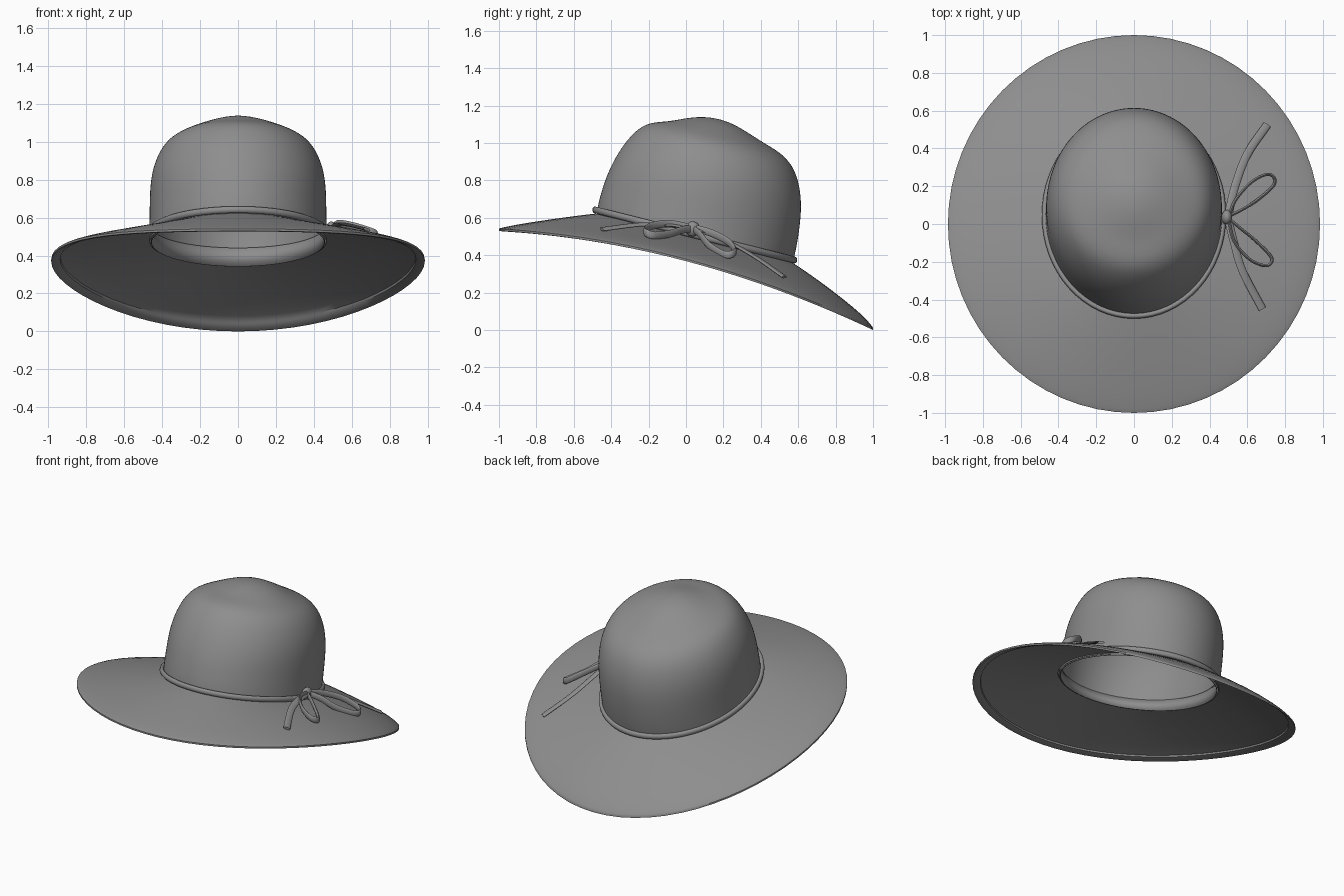
import bpy, math
from mathutils import Vector

if "Cube" in bpy.data.objects:
    bpy.data.objects.remove(bpy.data.objects["Cube"])

N = 64
felt = bpy.data.materials.new("dark_felt")
felt.diffuse_color = (0.27, 0.27, 0.27, 1)
felt.use_nodes = True
felt.node_tree.nodes["Principled BSDF"].inputs["Base Color"].default_value = felt.diffuse_color


def finish(ob, angle=40):
    """Smooth shading and the common material."""
    ob.data.materials.append(felt)
    bpy.ops.object.select_all(action='DESELECT')
    ob.select_set(True)
    bpy.context.view_layer.objects.active = ob
    bpy.ops.object.shade_smooth_by_angle(angle=math.radians(angle))


def loft(name, rings, wrap=False, cap_start=False, cap_end=False, subsurf=0, solid=0):
    """Skin a list of closed rings of points into a smooth object."""
    n, m = len(rings[0]), len(rings)
    verts = [p for r in rings for p in r]
    faces = []
    for i in range(m if wrap else m - 1):
        a, b = i * n, ((i + 1) % m) * n
        faces += [(a + j, a + (j + 1) % n, b + (j + 1) % n, b + j) for j in range(n)]
    if cap_start:
        faces.append(tuple(reversed(range(n))))
    if cap_end:
        faces.append(tuple(range((m - 1) * n, m * n)))
    me = bpy.data.meshes.new(name)
    me.from_pydata(verts, [], faces)
    ob = bpy.data.objects.new(name, me)
    bpy.context.collection.objects.link(ob)
    if solid:
        mod = ob.modifiers.new("thickness", 'SOLIDIFY')
        mod.thickness, mod.offset = solid, -1
    if subsurf:
        mod = ob.modifiers.new("smooth", 'SUBSURF')
        mod.levels = mod.render_levels = subsurf
    finish(ob)


def tilted(a, fy, fz, by, bz, w):
    """Point on an ellipse tilted between a front point and a back point."""
    s = math.sin(a)
    return Vector((w * math.cos(a), (fy + by) / 2 + s * (by - fy) / 2,
                   (fz + bz) / 2 + s * (bz - fz) / 2))


def ellipse(*e, n=N):
    return [tilted(2 * math.pi * j / n, *e) for j in range(n)]


def smooth_path(pts, steps=6):
    """Catmull-Rom curve through the points."""
    p = [Vector(q) for q in pts]
    p = [2 * p[0] - p[1]] + p + [2 * p[-1] - p[-2]]
    out = []
    for i in range(1, len(p) - 2):
        a, b, c, d = p[i - 1:i + 3]
        for k in range(steps):
            t = k / steps
            out.append(0.5 * (2 * b + (c - a) * t + (2 * a - 5 * b + 4 * c - d) * t * t
                              + (3 * b - a - 3 * c + d) * t ** 3))
    return out + [p[-2]]


def ribbon(name, path, half_w, half_h, closed=False, normal=(0, 0, 1), sides=12):
    """Sweep an oval section along a path, keeping its height along the normal."""
    rings, m = [], len(path)
    for i, p in enumerate(path):
        nxt = path[(i + 1) % m] if closed else path[min(i + 1, m - 1)]
        prv = path[i - 1] if closed else path[max(i - 1, 0)]
        t = (nxt - prv).normalized()
        side = t.cross(Vector(normal)).normalized()
        up = side.cross(t)
        rings.append([p + side * half_w * math.cos(k * 2 * math.pi / sides)
                      - up * half_h * math.sin(k * 2 * math.pi / sides) for k in range(sides)])
    loft(name, rings, closed, not closed, not closed)


# Brim: tilted head opening sweeping out to a drooping rim that curls down
def brim_point(a, t, drop):
    inner = tilted(a, -0.485, 0.622, 0.572, 0.358, 0.468)
    y = math.sin(a)
    outer = Vector((0.985 * math.cos(a), y, 0.38 - 0.265 * y - 0.103 * y * y))
    p = inner.lerp(outer, t)
    curl = 0.012 * (1 + 0.6 * y)
    p.z += 4 * t * (1 - t) * (0.004 + 0.008 * max(0, y)) + curl * (t - t ** 12) - drop
    return p


profile = [(i / 12, 0) for i in range(12)] + [(0.96, 0), (0.985, 0), (1, 0.001), (1, 0.012),
                                             (0.97, 0.019), (0.91, 0.019), (0.905, 0.009)]
profile += [(i / 12, 0.009) for i in range(10, -1, -1)]
loft("brim", [[brim_point(2 * math.pi * j / N, t, d) for j in range(N)]
              for t, d in reversed(profile)], wrap=True)

# Crown: rings given as front y, front z, back y, back z, half width
crown = [(-0.48, 0.595, 0.568, 0.342, 0.470), (-0.475, 0.66, 0.588, 0.42, 0.468),
         (-0.45, 0.75, 0.607, 0.53, 0.467), (-0.423, 0.83, 0.62, 0.66, 0.466),
         (-0.385, 0.91, 0.608, 0.78, 0.454), (-0.335, 0.992, 0.572, 0.882, 0.421),
         (-0.268, 1.068, 0.498, 0.955, 0.370), (-0.2, 1.11, 0.405, 1.005, 0.285),
         (-0.09, 1.114, 0.26, 1.104, 0.172), (-0.01, 1.131, 0.15, 1.136, 0.07),
         (0.06, 1.138, 0.08, 1.138, 0.01)]
loft("crown", [ellipse(*c, n=48) for c in crown], cap_end=True, subsurf=2, solid=0.006)

# Sweatband lining the head opening
loft("sweatband", [ellipse(-0.47, 0.595, 0.557, 0.342, 0.459),
                   ellipse(-0.465, 0.66, 0.57, 0.44, 0.457)], solid=0.004)

# Cord around the crown base
ribbon("hat_cord", ellipse(-0.487, 0.642, 0.581, 0.374, 0.474), 0.014, 0.018, closed=True)

# Bow: knot, two loops and two flat tails on the right side
bpy.ops.mesh.primitive_uv_sphere_add(segments=24, ring_count=12, location=(0.492, 0.035, 0.54))
knot = bpy.context.object
knot.name = "bow_knot"
knot.scale = (0.028, 0.04, 0.04)
finish(knot)

loops = {
    "bow_loop_front": [(0.5, 0.03, 0.545), (0.53, -0.09, 0.568), (0.61, -0.185, 0.555),
                       (0.69, -0.22, 0.53), (0.727, -0.205, 0.515), (0.72, -0.165, 0.505),
                       (0.64, -0.085, 0.515), (0.56, -0.02, 0.535), (0.5, 0.03, 0.54)],
    "bow_loop_back": [(0.5, 0.04, 0.545), (0.54, 0.13, 0.52), (0.62, 0.22, 0.475),
                      (0.7, 0.262, 0.425), (0.742, 0.245, 0.405), (0.735, 0.2, 0.405),
                      (0.65, 0.125, 0.45), (0.57, 0.075, 0.51), (0.5, 0.04, 0.54)],
}
for name, pts in loops.items():
    ribbon(name, smooth_path(pts), 0.008, 0.02)

tails = {
    "bow_tail_front": [(0.5, 0.02, 0.545), (0.53, -0.1, 0.563), (0.575, -0.25, 0.563), (0.68, -0.45, 0.538)],
    "bow_tail_back": [(0.5, 0.05, 0.545), (0.535, 0.2, 0.485), (0.6, 0.37, 0.39), (0.705, 0.525, 0.283)],
}
for name, pts in tails.items():
    ribbon(name, smooth_path(pts), 0.022, 0.008, normal=(0.25, 0.3, 1))
